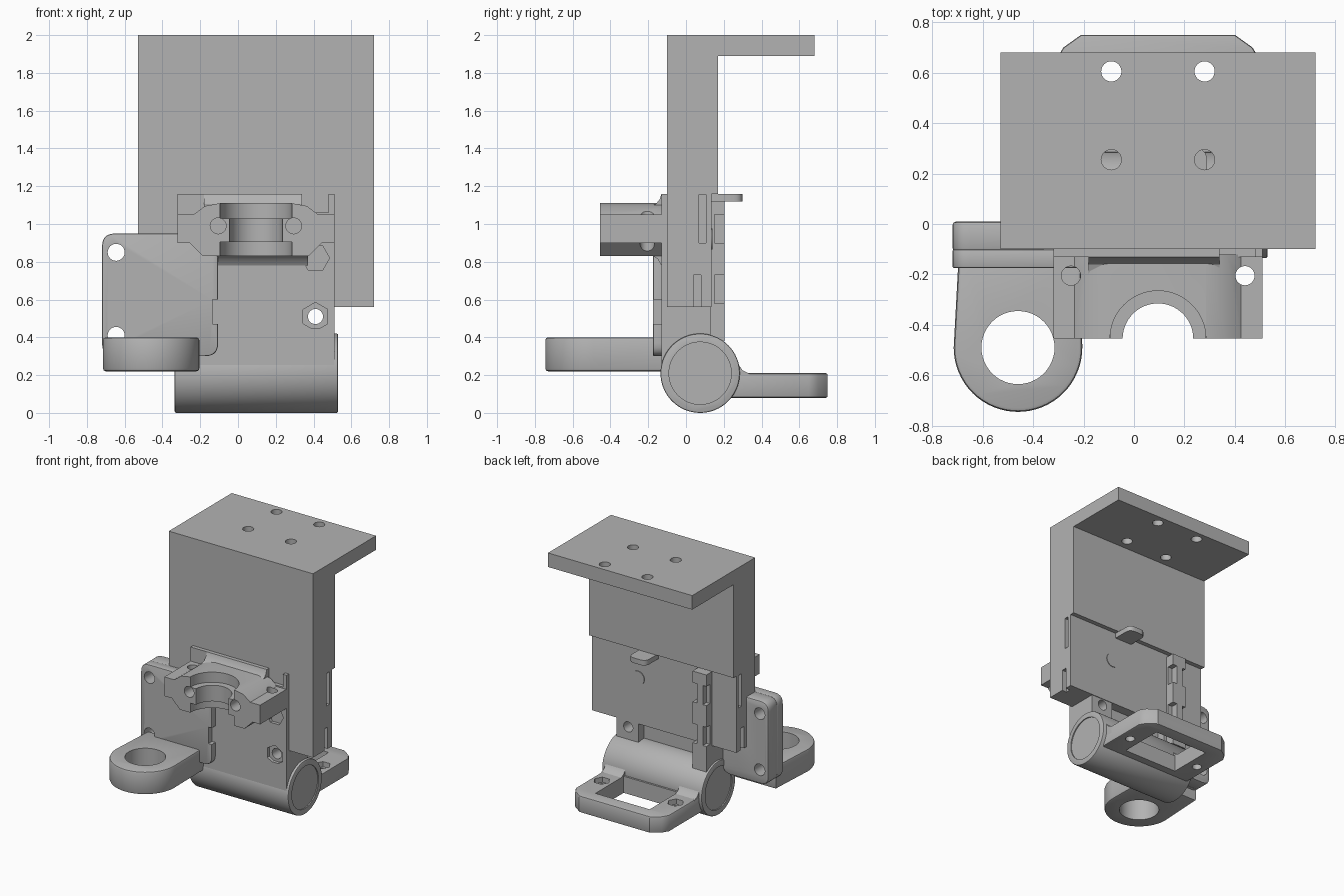
import bpy, bmesh, math
from mathutils import Vector

cube = bpy.data.objects.get("Cube")
if cube:
    bpy.data.objects.remove(cube, do_unlink=True)

grey = bpy.data.materials.new("plain grey")
grey.use_nodes = True
colour = (0.45, 0.45, 0.45, 1)
grey.diffuse_color = colour
grey.node_tree.nodes["Principled BSDF"].inputs["Base Color"].default_value = colour


def prism(name, pts, axis, lo, hi, bevel=0):
    """Extrude an outline: X takes (y, z), Y takes (x, z), Z takes (x, y)."""
    place = {"X": lambda a, b, t: (t, a, b),
             "Y": lambda a, b, t: (a, t, b),
             "Z": lambda a, b, t: (a, b, t)}[axis]
    bm = bmesh.new()
    face = bm.faces.new([bm.verts.new(place(a, b, lo)) for a, b in pts])
    ext = bmesh.ops.extrude_face_region(bm, geom=[face])
    top = [g for g in ext["geom"] if isinstance(g, bmesh.types.BMVert)]
    bmesh.ops.translate(bm, verts=top, vec=Vector(place(0, 0, hi - lo)))
    bmesh.ops.recalc_face_normals(bm, faces=bm.faces)
    if bevel:
        rims = [e for f in bm.faces if len(f.verts) == len(pts) for e in f.edges]
        bmesh.ops.bevel(bm, geom=list(set(rims)), offset=bevel, segments=2,
                        profile=0.5, affect="EDGES")
    mesh = bpy.data.meshes.new(name)
    bm.to_mesh(mesh)
    bm.free()
    mesh.materials.append(grey)
    obj = bpy.data.objects.new(name, mesh)
    bpy.context.collection.objects.link(obj)
    return obj


def rect(x0, x1, y0, y1):
    return [(x0, y0), (x1, y0), (x1, y1), (x0, y1)]


def circle(cx, cy, r, n=40):
    turn = 2 * math.pi / n
    return [(cx + r * math.cos(i * turn), cy + r * math.sin(i * turn)) for i in range(n)]


def rounded(pts, r):
    """Round the corners of an outline."""
    out = []
    for i, p in enumerate(pts):
        p = Vector(p)
        a, b = Vector(pts[i - 1]), Vector(pts[(i + 1) % len(pts)])
        a, b = p + (a - p).normalized() * r, p + (b - p).normalized() * r
        for k in range(6):
            t = k / 5
            q = a * (1 - t) ** 2 + p * 2 * t * (1 - t) + b * t * t
            out.append((q.x, q.y))
    return out


def cut(obj, *cutters):
    for cutter in cutters:
        mod = obj.modifiers.new("cut", "BOOLEAN")
        mod.operation = "DIFFERENCE"
        mod.solver = "EXACT"
        mod.object = cutter
        bpy.context.view_layer.objects.active = obj
        bpy.ops.object.modifier_apply(modifier=mod.name)
        bpy.data.objects.remove(cutter, do_unlink=True)


def hole(cx, cy, r, axis, lo, hi, n=32):
    return prism("cutter", circle(cx, cy, r, n), axis, lo, hi)


def box_cut(x0, x1, y0, y1, z0, z1):
    return prism("cutter", rect(x0, x1, y0, y1), "Z", z0, z1)


MID = 0.095  # centre of the clamp and hinge

# L-shaped bracket with a recessed lower back
bracket = prism("bracket", [(-.10, .56), (.135, .56), (.135, 1.16), (.17, 1.16),
                            (.17, 1.89), (.68, 1.89), (.68, 2), (-.10, 2)], "X", -.53, .72)
for x in (-.09, .28):
    cut(bracket, hole(x, .605, .04, "Z", 1.8, 2.1), hole(x, .255, .04, "Z", 1.8, 2.1))
for x in (-.53, .72):
    cut(bracket, box_cut(x - .04, x + .04, .07, .105, .9, 1.155),
        box_cut(x - .04, x + .04, .04, .08, .5, .73))

# Front plate with nut pockets
plate = prism("front_plate", [(-.32, .2), (.51, .2), (.51, 1.16), (.48, 1.16), (.48, 1.06),
                              (.34, 1.06), (.34, 1.16), (-.32, 1.16)], "Y", -.13, -.09)
# Lower block joining the plate to the hinge
block = prism("lower_block", rect(-.32, .51, .2, .56), "Y", -.128, .13)
cut(plate, hole(.41, .82, .075, "Y", -.2, -.105, 6))
for part in (plate, block):
    cut(part, prism("cutter", [(.41 + a, .51 + b) for b, a in circle(0, 0, .075, 6)],
                    "Y", -.2, -.105), hole(.41, .51, .04, "Y", -.3, .3))
cut(block, box_cut(-.18, .32, .06, .3, .40, .7))

# Hinge barrel with recessed end discs
barrel = prism("hinge_barrel", circle(.075, .21, .21, 64), "X", -.335, .53, .008)
for x in (-.335, .53):
    cut(barrel, hole(.075, .21, .165, "X", x - .008, x + .008, 48))
prism("barrel_front", [(-.13, .21), (0, .21), (0, .45), (-.13, .45)], "X", -.32, .51)

# Rear flange with window and screw holes
flange = prism("rear_flange", [(-.31, .1), (.50, .1), (.50, .65), (.47, .70), (.40, .75),
                               (-.21, .75), (-.28, .70), (-.31, .65)], "Z", .08, .21, .01)
cut(flange, box_cut(-.14, .33, .30, .65, 0, .3))
for side in (-1, 1):
    cut(flange, hole(MID + side * .32, .45, .035, "Z", 0, .3),
        hole(MID + side * .32, .45, .06, "Z", .17, .3, 6))
    prism("flange_fillet", [(.15, .15), (.15, .36), (.255, .31), (.275, .26), (.30, .225),
                            (.34, .205), (.34, .15)], "X",
          MID + side * .32 - .085, MID + side * .32 + .085)

# Side ear plate
ear = prism("ear_plate", rounded(rect(-.72, -.105, .30, .95), .07), "Y", -.175, -.10, .008)
ear_back = prism("ear_block", rounded(rect(-.72, -.32, .30, .95), .07), "Y", -.11, .01, .015)
for part in (ear, ear_back):
    cut(part, hole(-.645, .85, .045, "Y", -.4, .2), hole(-.645, .41, .045, "Y", -.4, .2))
cut(ear, box_cut(-.135, 0, -.3, 0, .47, .60))

# Sensor ring in front of the ear
arc = [(-.46 + .255 * math.cos(math.pi + math.pi * i / 32),
        -.49 + .255 * math.sin(math.pi + math.pi * i / 32)) for i in range(33)]
ring = prism("sensor_ring", arc + [(-.21, -.12), (-.695, -.12)], "Z", .22, .40, .015)
cut(ring, hole(-.46, -.49, .145, "Z", 0, .6, 48))

# Clamp arm with a stepped half bore
half = [(-.415, .90), (-.35, .90), (-.28, .83)]
upper = [(-.19, 1.11), (-.27, 1.095), (-.33, 1.05), (-.415, 1.05)]
left = half[::-1] + upper[::-1]
outline = half + [(-a, b) for a, b in half[::-1]] + \
    [(-a, b) for a, b in upper[::-1]] + upper
clamp = prism("clamp_arm", [(MID + a, b) for a, b in outline], "Y", -.455, -.12)
cut(clamp, hole(MID, -.455, .14, "Z", .7, 1.2, 64),
    hole(MID, -.455, .19, "Z", 1.03, 1.2, 64),
    hole(MID, -.455, .19, "Z", .7, .905, 64))
for side in (-1, 1):
    cut(clamp, hole(MID + side * .20, .99, .042, "Y", -.6, -.2),
        hole(MID + side * .345, -.205, .038, "Z", .7, 1.2))
# Fillets between the clamp and the plate
prism("upper_fillet", [(-.10, 1.0), (-.20, 1.09), (-.16, 1.105), (-.14, 1.13), (-.13, 1.16),
                       (-.10, 1.16)], "X", -.18, .34)
prism("lower_fillet", [(-.10, .86), (-.18, .86), (-.175, .83), (-.15, .815), (-.13, .78),
                       (-.10, .78)], "X", -.18, .37)

# Rear cable strip with side notches
strip = prism("rear_strip", rect(-.32, -.20, .38, 1.14), "Y", .12, .205)
for z in (.58, .90):
    cut(strip, box_cut(-.24, -.1, .15, .3, z, z + .15), box_cut(-.4, -.29, .16, .3, z, z + .15))

# Rear hook
prism("rear_hook", rounded(rect(.14, .29, .10, .30), .05), "Z", 1.12, 1.16)

# Shallow disc on the back of the bracket
prism("rear_disc", circle(.32, .92, .055), "Y", .13, .14)

for obj in bpy.context.collection.objects:
    if obj.type == "MESH" and grey.name in obj.data.materials:
        bpy.ops.object.select_all(action="DESELECT")
        obj.select_set(True)
        bpy.context.view_layer.objects.active = obj
        bpy.ops.object.shade_smooth_by_angle(angle=math.radians(30))
